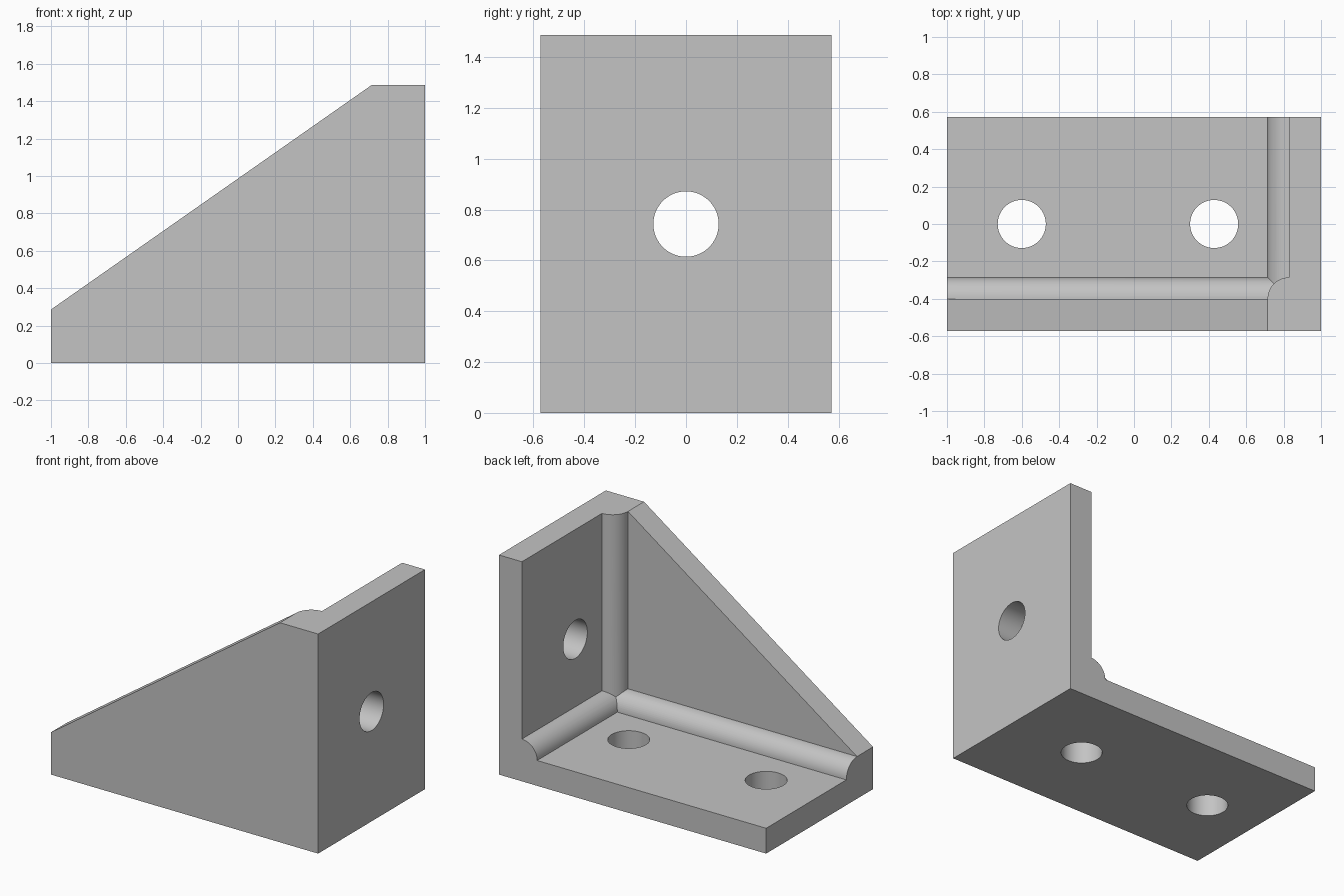
import bpy
import bmesh
from math import radians, pi
from mathutils import Matrix, Vector

cube = bpy.data.objects.get("Cube")
if cube:
    bpy.data.objects.remove(cube)

U = 2 / 7                      # base module: the bracket is seven modules long
LENGTH, DEPTH, HEIGHT = 7 * U, 4 * U, 5.2 * U
THICK, BEAD, HOLE = 0.6 * U, 0.4 * U, 0.45 * U
X0, X1, Y0, Y1 = -LENGTH / 2, LENGTH / 2, -DEPTH / 2, DEPTH / 2
CORNER = Vector((X1 - THICK, Y0 + THICK, THICK))   # where the three plates meet

grey = bpy.data.materials.new("plain grey")
grey.use_nodes = True
colour = (0.55, 0.55, 0.55, 1)
grey.diffuse_color = colour
grey.node_tree.nodes["Principled BSDF"].inputs["Base Color"].default_value = colour


def add_object(name, bm):
    bmesh.ops.recalc_face_normals(bm, faces=bm.faces)
    mesh = bpy.data.meshes.new(name)
    bm.to_mesh(mesh)
    bm.free()
    mesh.materials.append(grey)
    obj = bpy.data.objects.new(name, mesh)
    bpy.context.collection.objects.link(obj)
    return obj


def prism(name, outline, y_start, y_end):
    """Extrude an x-z outline along y."""
    bm = bmesh.new()
    face = bm.faces.new([bm.verts.new((x, y_start, z)) for x, z in outline])
    moved = bmesh.ops.extrude_face_region(bm, geom=[face])["geom"]
    bmesh.ops.translate(bm, vec=(0, y_end - y_start, 0),
                        verts=[v for v in moved if isinstance(v, bmesh.types.BMVert)])
    return add_object(name, bm)


def rod(name, start, end, radius):
    """Round bar between two points."""
    start, end = Vector(start), Vector(end)
    axis = end - start
    turn = axis.to_track_quat('Z', 'Y').to_matrix().to_4x4()
    bm = bmesh.new()
    bmesh.ops.create_cone(bm, cap_ends=True, segments=64, radius1=radius, radius2=radius,
                          depth=axis.length,
                          matrix=Matrix.Translation((start + end) / 2) @ turn)
    return add_object(name, bm)


def combine(target, tool, operation):
    mod = target.modifiers.new(tool.name, 'BOOLEAN')
    mod.operation, mod.solver, mod.object = operation, 'EXACT', tool
    bpy.context.view_layer.objects.active = target
    bpy.ops.object.modifier_apply(modifier=mod.name)
    bpy.data.objects.remove(tool)


# Base plate and upright plate as one L-shaped section
cx, cy, cz = CORNER
bracket = prism("corner_bracket", [(X0, 0), (X1, 0), (X1, HEIGHT), (cx, HEIGHT),
                                   (cx, cz), (X0, cz)], Y0, Y1)

# Sloping side web
web = prism("side_web", [(X0, 0), (X1, 0), (X1, HEIGHT), (X1 - U, HEIGHT), (X0, U)], Y0, cy)
combine(bracket, web, 'UNION')

# Rounded beads along the three inner edges
IN = THICK / 2
beads = {
    "web_bead": ((X0, cy, cz), (cx + IN, cy, cz)),
    "base_bead": ((cx, cy - IN, cz), (cx, Y1, cz)),
    "upright_bead": ((cx, cy, cz - IN), (cx, cy, HEIGHT)),
}
for name, (start, end) in beads.items():
    combine(bracket, rod(name, start, end, BEAD), 'UNION')

# Bolt holes: two through the base, one through the upright
for x in (X0 + 1.4 * U, X0 + 5 * U):
    combine(bracket, rod("base_hole", (x, 0, -U), (x, 0, U), HOLE), 'DIFFERENCE')
combine(bracket, rod("upright_hole", (cx - IN, 0, HEIGHT / 2), (X1 + IN, 0, HEIGHT / 2), HOLE),
        'DIFFERENCE')

# Smooth bores and beads, crisp plate edges
bpy.ops.object.select_all(action='DESELECT')
bracket.select_set(True)
bpy.context.view_layer.objects.active = bracket
bpy.ops.object.shade_smooth_by_angle(angle=radians(25))
